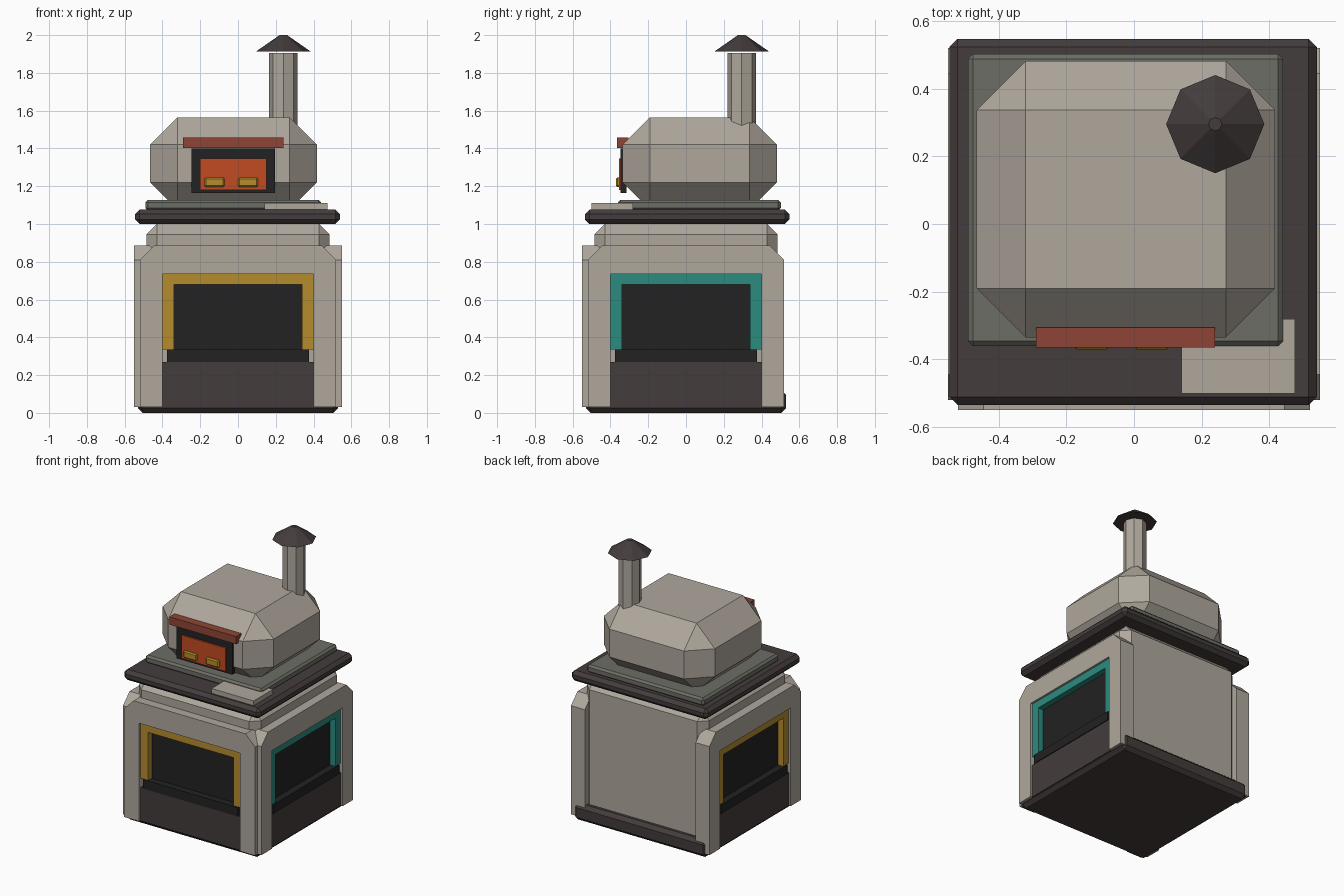
import bpy
import bmesh
from math import pi
from mathutils import Matrix, Vector

old = bpy.data.objects.get("Cube")
if old:
    bpy.data.objects.remove(old, do_unlink=True)


def material(name, r, g, b):
    m = bpy.data.materials.new(name)
    m.use_nodes = True
    m.diffuse_color = (r, g, b, 1)
    m.node_tree.nodes["Principled BSDF"].inputs["Base Color"].default_value = (r, g, b, 1)
    return m


stone = material("pale_stone", 0.43, 0.39, 0.335)
slate = material("dark_slate", 0.058, 0.045, 0.045)
grey = material("grey_stone", 0.155, 0.155, 0.135)
black = material("soot_black", 0.016, 0.016, 0.016)
gold = material("gold", 0.46, 0.26, 0.026)
teal = material("teal", 0.024, 0.26, 0.21)
ember = material("ember_orange", 0.54, 0.07, 0.016)
brick = material("brick_red", 0.27, 0.06, 0.035)


def finish(name, bm, mat, turn=0):
    bmesh.ops.recalc_face_normals(bm, faces=bm.faces)
    bm.transform(Matrix.Rotation(turn, 4, "Z"))
    mesh = bpy.data.meshes.new(name)
    bm.to_mesh(mesh)
    bm.free()
    mesh.materials.append(mat)
    obj = bpy.data.objects.new(name, mesh)
    bpy.context.collection.objects.link(obj)
    return obj


def box(name, mat, x, y, z, bevel=0, turn=0):
    """Box from three (low, high) ranges with an optional flat chamfer."""
    bm = bmesh.new()
    bmesh.ops.create_cube(bm, size=1)
    for v in bm.verts:
        v.co = Vector([(lo + hi) / 2 + c * (hi - lo) for c, (lo, hi) in zip(v.co, (x, y, z))])
    if bevel:
        bmesh.ops.bevel(bm, geom=bm.edges[:], offset=bevel, segments=1,
                        affect="EDGES", profile=0.5)
    return finish(name, bm, mat, turn)


def arch(name, mat, half_profile, y, turn=0):
    """Mirrored x-z outline pushed through the y range."""
    outline = half_profile + [(-px, pz) for px, pz in reversed(half_profile)]
    bm = bmesh.new()
    face = bm.faces.new([bm.verts.new((px, y[0], pz)) for px, pz in outline])
    new = bmesh.ops.extrude_face_region(bm, geom=[face])["geom"]
    moved = [g for g in new if isinstance(g, bmesh.types.BMVert)]
    bmesh.ops.translate(bm, verts=moved, vec=(0, y[1] - y[0], 0))
    return finish(name, bm, mat, turn)


def octagon(name, mat, r1, r2, z):
    bm = bmesh.new()
    place = Matrix.Translation((0.24, 0.295, (z[0] + z[1]) / 2))
    bmesh.ops.create_cone(bm, cap_ends=True, segments=8, radius1=r1, radius2=r2,
                          depth=z[1] - z[0], matrix=place)
    return finish(name, bm, mat)


# Base: plinth and chamfered core
box("plinth", slate, (-0.53, 0.53), (-0.53, 0.53), (0, 0.12), 0.025)
box("core", stone, (-0.485, 0.485), (-0.485, 0.485), (0.02, 1.0), 0.056)

# Three walls with a framed opening; the back stays plain
wall = [(0.4, 0.03), (0.52, 0.03), (0.52, 0.81), (0.445, 0.885)]
wall_inner = [(0.4, 0.735)]
frame = [(0.34, 0.335), (0.4, 0.335), (0.4, 0.735)]
for side, turn, trim in (("front", 0, gold), ("left", pi / 2, teal), ("right", -pi / 2, gold)):
    # Half outline runs from the inner top down the leg and back up the outside
    arch(side + "_wall", stone, wall_inner + wall, (-0.55, -0.44), turn)
    arch(side + "_frame", trim, [(0.34, 0.68)] + frame, (-0.535, -0.48), turn)
    box(side + "_opening", black, (-0.345, 0.345), (-0.493, -0.48), (0.33, 0.685), turn=turn)
    box(side + "_ledge", black, (-0.375, 0.375), (-0.543, -0.48), (0.27, 0.335), turn=turn)
    box(side + "_lower_panel", slate, (-0.4, 0.4), (-0.537, -0.47), (0.03, 0.27), turn=turn)

# Worktop, hearth step and serving board
box("worktop", slate, (-0.545, 0.54), (-0.535, 0.547), (1.0, 1.076), 0.024)
box("hearth_step", grey, (-0.49, 0.44), (-0.36, 0.502), (1.07, 1.128), 0.014)
box("serving_board", stone, (0.14, 0.475), (-0.5, -0.28), (1.07, 1.11))

# Oven dome
box("oven_dome", stone, (-0.465, 0.417), (-0.335, 0.482), (1.075, 1.565), 0.145)

# Fire mouth with lintel and glowing logs
box("mouth_frame", black, (-0.245, 0.197), (-0.346, -0.315), (1.165, 1.4))
box("fire", ember, (-0.2, 0.15), (-0.356, -0.34), (1.18, 1.347))
box("lintel", brick, (-0.29, 0.24), (-0.365, -0.305), (1.403, 1.458))
for i, x in enumerate((-0.125, 0.053)):
    box(f"log_{i + 1}", gold, (x - 0.053, x + 0.053), (-0.37, -0.345), (1.195, 1.247), 0.008)

# Chimney
octagon("chimney", stone, 0.076, 0.076, (1.45, 1.905))
octagon("chimney_cap", slate, 0.145, 0.02, (1.913, 2.0))
